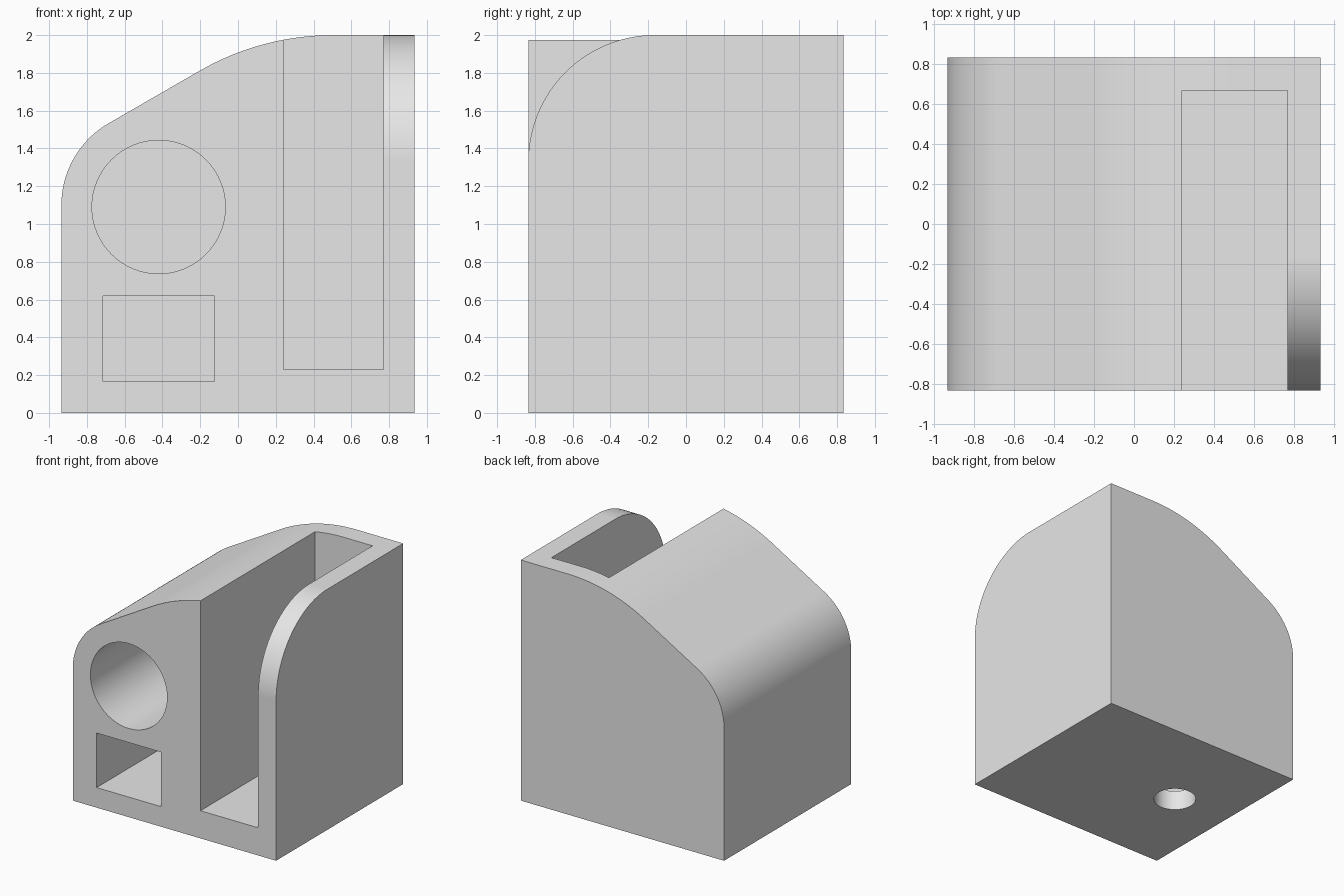
import bpy, bmesh
from math import sin, cos, pi, radians, tan

if "Cube" in bpy.data.objects:
    bpy.data.objects.remove(bpy.data.objects["Cube"], do_unlink=True)

HX, HY, H = 0.935, 0.835, 2.0   # half width, half depth, height
WALL = 0.167                    # wall and floor thickness

grey = bpy.data.materials.new("light grey")
grey.use_nodes = True
grey.diffuse_color = (0.8, 0.8, 0.8, 1)
grey.node_tree.nodes["Principled BSDF"].inputs["Base Color"].default_value = (0.8, 0.8, 0.8, 1)


def arc(cx, cy, r, start, end, steps):
    angles = [radians(start + (end - start) * i / steps) for i in range(steps + 1)]
    return [(cx + r * cos(a), cy + r * sin(a)) for a in angles]


def rect(x0, x1, z0, z1):
    return [(x0, z0), (x1, z0), (x1, z1), (x0, z1)]


def prism(name, outline, axis, lo, hi):
    """Extrude a 2D outline along one axis from lo to hi."""
    place = {"X": lambda a, b, t: (t, a, b),
             "Y": lambda a, b, t: (a, t, b),
             "Z": lambda a, b, t: (a, b, t)}[axis]
    bm = bmesh.new()
    near = [bm.verts.new(place(a, b, lo)) for a, b in outline]
    far = [bm.verts.new(place(a, b, hi)) for a, b in outline]
    bm.faces.new(near)
    bm.faces.new(far)
    n = len(near)
    for i in range(n):
        j = (i + 1) % n
        bm.faces.new((near[i], near[j], far[j], far[i]))
    bmesh.ops.recalc_face_normals(bm, faces=bm.faces)
    mesh = bpy.data.meshes.new(name)
    bm.to_mesh(mesh)
    bm.free()
    mesh.materials.append(grey)
    obj = bpy.data.objects.new(name, mesh)
    bpy.context.collection.objects.link(obj)
    return obj


# Body: rounded shoulder, sloped roof, large blend into the flat top
slope = 30
shoulder = arc(-HX + 0.5, 1.1, 0.5, 180, 90 + slope, 24)
blend_r = 1.42
sx, sz = shoulder[-1]
blend_z = H - blend_r * (1 - cos(radians(slope)))
blend_x = sx + (blend_z - sz) / tan(radians(slope))
blend = arc(blend_x + blend_r * sin(radians(slope)), H - blend_r, blend_r, 90 + slope, 90, 20)
body = prism("holder_body", [(HX, 0), (-HX, 0)] + shoulder + blend + [(HX, H)], "Y", -HY, HY)

# Cutters: tall slot, round pocket, square pocket, bottom hole, rounded side wall
back = HY - WALL
r = 0.67
corner = arc(-HY + r, H - r, r, 180, 90, 32)
corner += [(-HY + r, H + 0.3), (-HY - 0.3, H + 0.3), (-HY - 0.3, H - r)]
cutters = [
    prism("slot_cutter", rect(0.24, 0.77, 0.23, 2.3), "Y", -1.2, back),
    prism("round_pocket_cutter", arc(-0.42, 1.09, 0.353, 0, 354.375, 63), "Y", -1.2, back),
    prism("square_pocket_cutter", rect(-0.715, -0.125, WALL, 0.62), "Y", -1.2, back),
    prism("bottom_hole_cutter", arc(-0.42, 0, 0.165, 0, 352.5, 47), "Z", -0.2, 0.4),
    prism("side_wall_corner_cutter", corner, "X", 0.5, 1.2),
]

bpy.ops.object.select_all(action="DESELECT")
body.select_set(True)
bpy.context.view_layer.objects.active = body
for cutter in cutters:
    mod = body.modifiers.new(cutter.name, "BOOLEAN")
    mod.operation = "DIFFERENCE"
    mod.solver = "EXACT"
    mod.object = cutter
    bpy.ops.object.modifier_apply(modifier=mod.name)
    bpy.data.objects.remove(cutter, do_unlink=True)

# Smooth curves, crisp edges, flat faces kept flat
bpy.ops.object.shade_smooth_by_angle(angle=radians(25))
normals = body.modifiers.new("flat_face_normals", "WEIGHTED_NORMAL")
normals.keep_sharp = True
